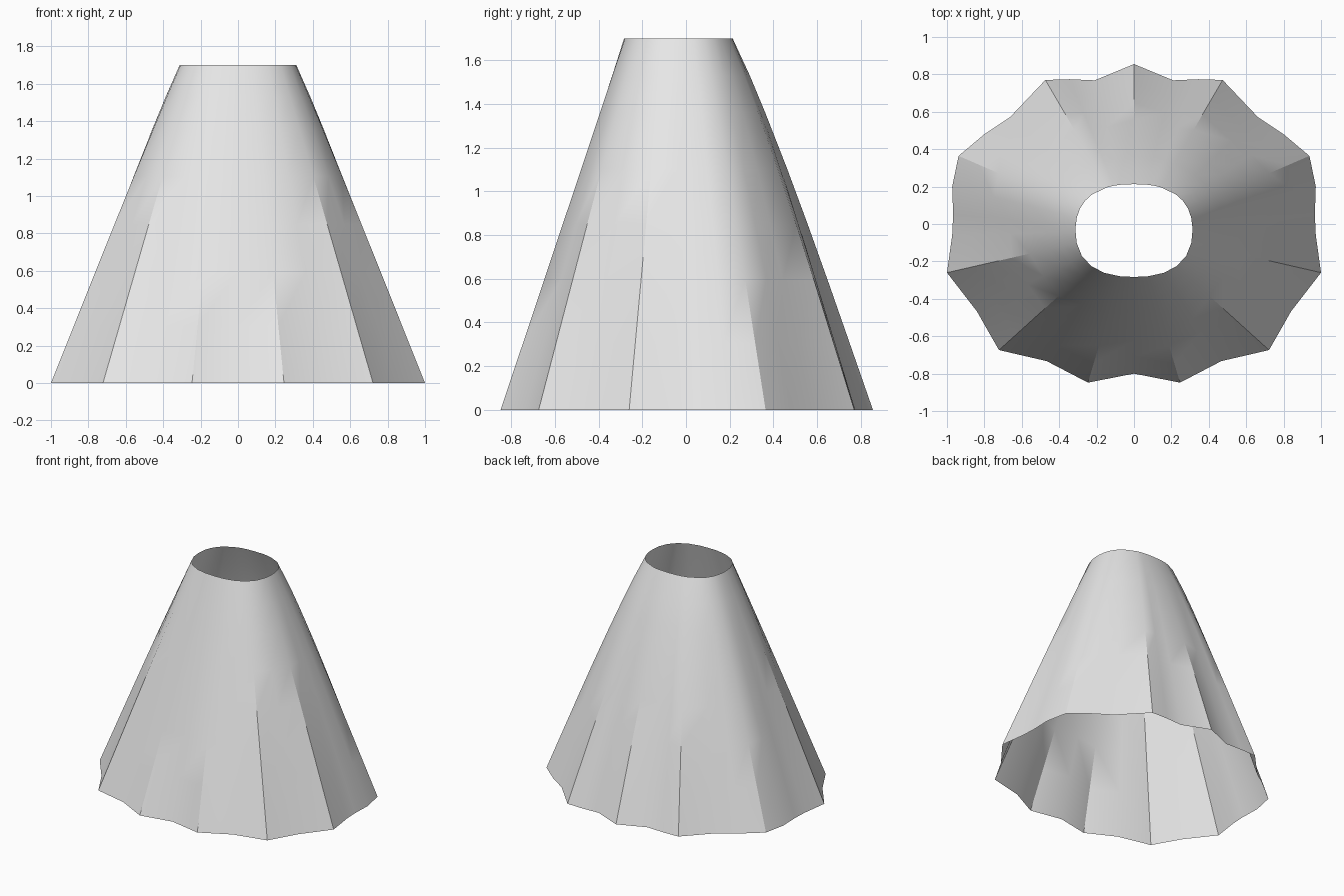
import bpy, bmesh
from math import sin, cos, pi, atan2, copysign

cube = bpy.data.objects.get("Cube")
if cube:
    bpy.data.objects.remove(cube, do_unlink=True)

HEIGHT = 1.70
CENTRE_Y = -0.035
WAIST = (0.312, 0.248)
HEM = (0.975, 0.82)

# Folded hem outline, front centre to back centre on the +x side
half = [(0, -0.80), (0.246, -0.848), (0.467, -0.733), (0.722, -0.674),
        (0.84, -0.467), (1.0, -0.26), (0.972, -0.06), (0.967, 0.05),
        (0.972, 0.2), (0.938, 0.364), (0.80, 0.48), (0.662, 0.572),
        (0.474, 0.77), (0.345, 0.774), (0.21, 0.768), (0, 0.855)]
hem = half + [(-x, y) for x, y in half[-2:0:-1]]


def oval(axes, angle, power=2.4):
    """Point on a rounded oval, in the direction of the angle."""
    c, s = cos(angle), sin(angle)
    r = (abs(c) ** power + abs(s) ** power) ** (-1 / power)
    return axes[0] * r * c, axes[1] * r * s + CENTRE_Y


def ring(t):
    """Cross-section at fraction t of the way from waist to hem."""
    points = []
    for hx, hy in hem:
        a = atan2((hy - CENTRE_Y) / HEM[1], hx / HEM[0])
        wx, wy = oval(WAIST, a)
        bx, by = oval(HEM, a)
        fold = t ** 1.25
        bulge = 0.015 * (1 + sin(a)) * sin(pi * t ** 0.7)
        points.append((wx + (bx - wx) * t + (hx - bx) * fold + bulge * cos(a),
                       wy + (by - wy) * t + (hy - by) * fold + bulge * sin(a),
                       HEIGHT * (1 - t)))
    return points


# Skirt: open sheet lofted through the rings
bm = bmesh.new()
rows = [[bm.verts.new(p) for p in ring(t)]
        for t in (0, 0.1, 0.2, 0.35, 0.5, 0.65, 0.82, 1)]
n = len(hem)
for upper, lower in zip(rows, rows[1:]):
    for i in range(n):
        j = (i + 1) % n
        bm.faces.new((lower[i], lower[j], upper[j], upper[i]))

mesh = bpy.data.meshes.new("skirt")
bm.to_mesh(mesh)
bm.free()
skirt = bpy.data.objects.new("skirt", mesh)
bpy.context.collection.objects.link(skirt)

# Plain cloth
cloth = bpy.data.materials.new("light grey cloth")
cloth.use_nodes = True
grey = (0.8, 0.8, 0.8, 1)
cloth.diffuse_color = grey
for node in cloth.node_tree.nodes:
    if node.type == 'BSDF_PRINCIPLED':
        node.inputs["Base Color"].default_value = grey
mesh.materials.append(cloth)

bpy.ops.object.select_all(action='DESELECT')
skirt.select_set(True)
bpy.context.view_layer.objects.active = skirt
bpy.ops.object.shade_smooth_by_angle(angle=pi / 6)
